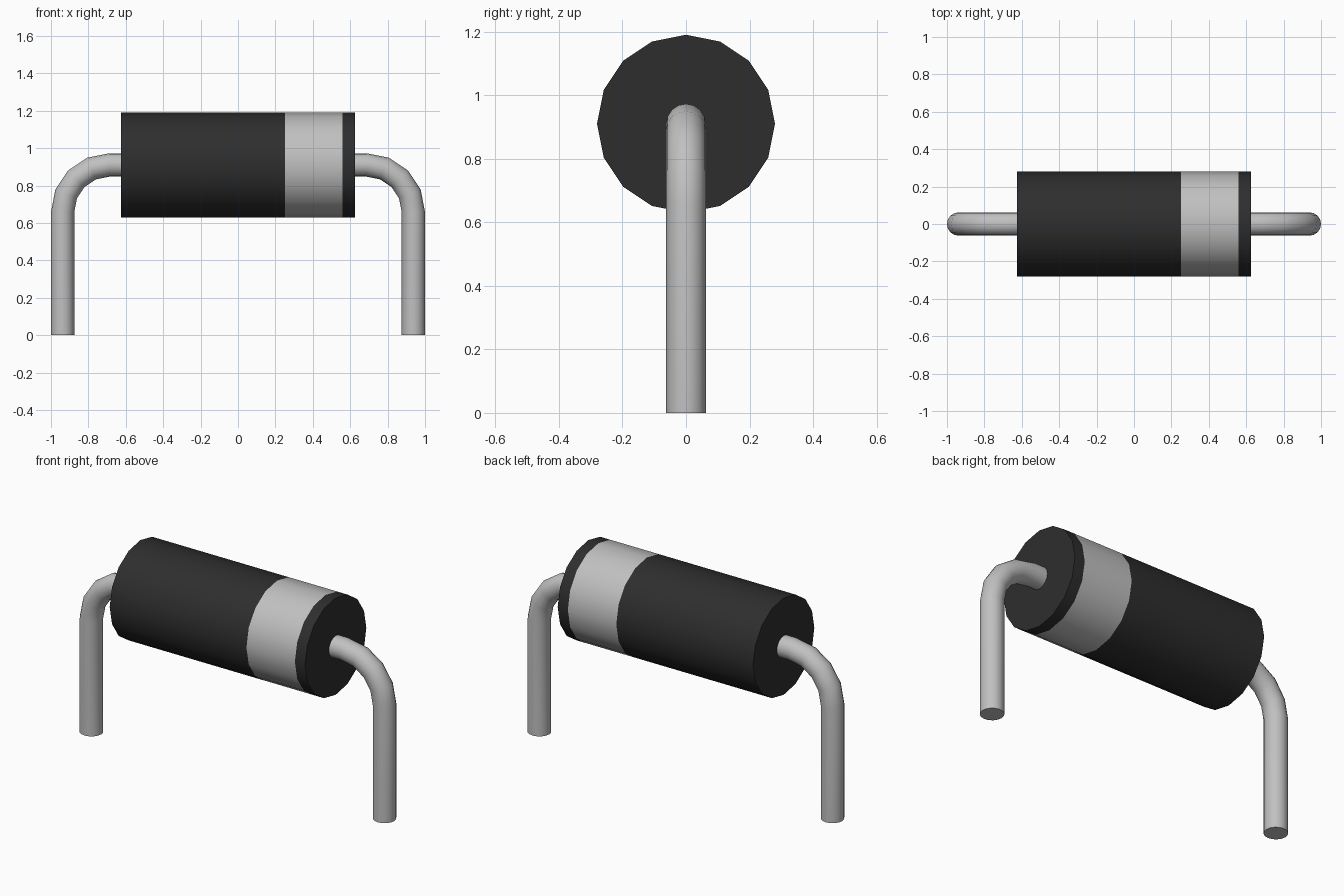
import bpy, bmesh, math
from mathutils import Vector

cube = bpy.data.objects.get("Cube")
if cube:
    bpy.data.objects.remove(cube, do_unlink=True)

SIDES = 16
AXIS_Z = 0.91       # height of the body axis
BODY_R = 0.28
WIRE_R = 0.0625
BEND_R = 0.25
LEG_X = 0.9375


def make_material(name, color):
    mat = bpy.data.materials.new(name)
    mat.use_nodes = True
    mat.diffuse_color = color
    bsdf = mat.node_tree.nodes["Principled BSDF"]
    bsdf.inputs["Base Color"].default_value = color
    bsdf.inputs["Roughness"].default_value = 0.5
    return mat


black = make_material("black_casing", (0.027, 0.027, 0.027, 1))
silver = make_material("silver_grey", (0.53, 0.53, 0.53, 1))


def sweep(name, stations, radius, materials):
    """Capped tube through (centre, in-plane normal) stations in the XZ plane."""
    bm = bmesh.new()
    rings = []
    for centre, normal in stations:
        ring = []
        for i in range(SIDES):
            a = 2 * math.pi * i / SIDES
            offset = normal * math.cos(a) + Vector((0, 1, 0)) * math.sin(a)
            ring.append(bm.verts.new(centre + offset * radius))
        rings.append(ring)
    for r0, r1 in zip(rings, rings[1:]):
        for i in range(SIDES):
            j = (i + 1) % SIDES
            bm.faces.new((r0[i], r0[j], r1[j], r1[i]))
    bm.faces.new(rings[0])
    bm.faces.new(rings[-1])
    bmesh.ops.recalc_face_normals(bm, faces=bm.faces)
    mesh = bpy.data.meshes.new(name)
    bm.to_mesh(mesh)
    bm.free()
    for mat in materials:
        mesh.materials.append(mat)
    obj = bpy.data.objects.new(name, mesh)
    bpy.context.collection.objects.link(obj)
    bpy.ops.object.select_all(action='DESELECT')
    obj.select_set(True)
    bpy.context.view_layer.objects.active = obj
    bpy.ops.object.shade_smooth_by_angle(angle=math.radians(35))
    return obj


# Body with a silver polarity band near its left end
up = Vector((0, 0, 1))
body = sweep("body", [(Vector((x, 0, AXIS_Z)), up) for x in (-0.625, 0.25, 0.56, 0.625)],
             BODY_R, (black, silver))
for face in body.data.polygons:
    if 0.25 < face.center.x < 0.56:
        face.material_index = 1

# Bent wire leads: out of the body, round a quarter bend, down to the ground
for name, side in (("left_lead", 1), ("right_lead", -1)):
    stations = [(Vector((side * 0.61, 0, AXIS_Z)), up)]
    for k in range(5):
        a = math.radians(90 - 22.5 * k)
        normal = Vector((side * math.cos(a), 0, math.sin(a)))
        pivot = Vector((side * (LEG_X - BEND_R), 0, AXIS_Z - BEND_R))
        stations.append((pivot + normal * BEND_R, normal))
    stations.append((Vector((side * LEG_X, 0, 0)), Vector((side, 0, 0))))
    sweep(name, stations, WIRE_R, (silver,))
